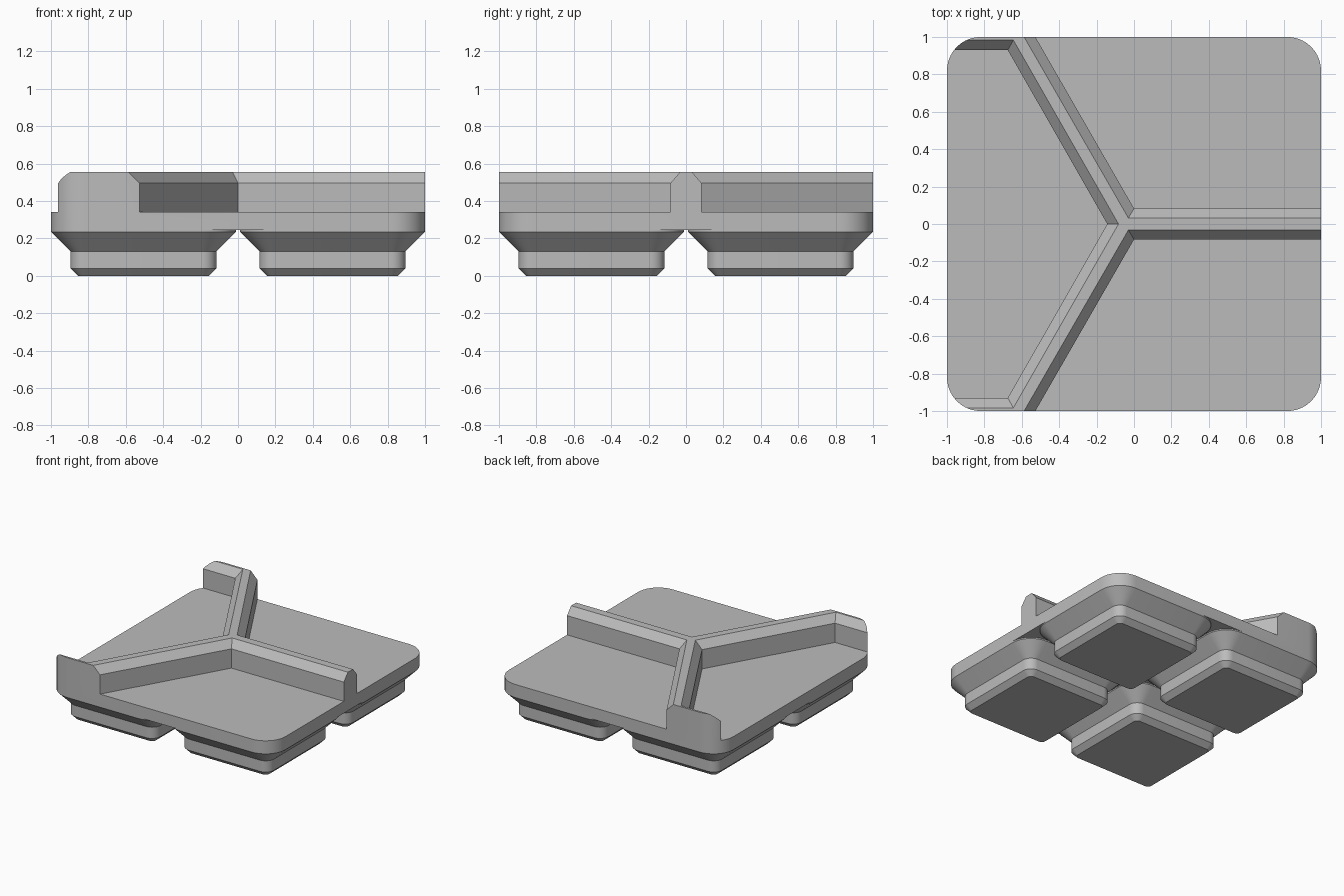
import bpy, bmesh
from math import cos, sin, pi, radians

cube = bpy.data.objects.get("Cube")
if cube:
    bpy.data.objects.remove(cube, do_unlink=True)

grey = bpy.data.materials.new("light_grey")
grey.use_nodes = True
grey.diffuse_color = (0.5, 0.5, 0.5, 1)
grey.node_tree.nodes["Principled BSDF"].inputs["Base Color"].default_value = (0.5, 0.5, 0.5, 1)


def rounded_square(half, radius, steps=10):
    """Outline of a square with rounded corners."""
    points = []
    for corner in range(4):
        mid = corner * pi / 2 + pi / 4
        sx, sy = (1 if cos(mid) > 0 else -1), (1 if sin(mid) > 0 else -1)
        for i in range(steps + 1):
            a = corner * pi / 2 + i / steps * pi / 2
            points.append((sx * (half - radius) + radius * cos(a),
                           sy * (half - radius) + radius * sin(a)))
    return points


def loft(name, layers, cap_top=True):
    """Join (z, outline) layers of equal point count into a solid."""
    bm = bmesh.new()
    rings = [[bm.verts.new((x, y, z)) for x, y in outline] for z, outline in layers]
    n = len(rings[0])
    for low, high in zip(rings, rings[1:]):
        for i in range(n):
            j = (i + 1) % n
            bm.faces.new((low[i], low[j], high[j], high[i]))
    bm.faces.new(rings[0][::-1])
    if cap_top:
        bm.faces.new(rings[-1])
    bmesh.ops.recalc_face_normals(bm, faces=bm.faces)
    mesh = bpy.data.meshes.new(name)
    bm.to_mesh(mesh)
    bm.free()
    mesh.materials.append(grey)
    obj = bpy.data.objects.new(name, mesh)
    bpy.context.collection.objects.link(obj)
    return obj


def smooth(obj):
    bpy.ops.object.select_all(action='DESELECT')
    obj.select_set(True)
    bpy.context.view_layer.objects.active = obj
    bpy.ops.object.shade_smooth_by_angle(angle=radians(25))


FLOOR, WALL, TOP, UNDER = 0.34, 0.495, 0.555, 0.245

# Tray: solid rounded block, with three flared compartments cut out
tray = loft("tray", [(z, rounded_square(1, 0.18)) for z in (UNDER, TOP)])


def compartment(name, base, rim):
    # the flare continues past the rim so the cut is clean
    over = [(2 * r[0] - b[0], 2 * r[1] - b[1]) for b, r in zip(base, rim)]
    cutter = loft(name, [(FLOOR, base), (WALL, base), (2 * TOP - WALL, over)])
    cutter.hide_render = True
    return cutter


left_out = [(-1.3, 0.93), (-1.3, -0.93)]
cutters = [compartment(
    "side_compartment_cutter",
    left_out + [(-0.675, -0.93), (-0.143, 0), (-0.675, 0.93)],
    [(-1.3, 0.983), (-1.3, -0.983), (-0.645, -0.983), (-0.083, 0), (-0.645, 0.983)])]
for side, s in (("front", -1), ("back", 1)):
    cutters.append(compartment(
        side + "_compartment_cutter",
        [(0, 0.083 * s), (1.3, 0.083 * s), (1.3, 1.3 * s), (-0.7, 1.3 * s)],
        [(-0.03, 0.032 * s), (1.3, 0.032 * s), (1.3, 1.3 * s), (-0.761, 1.3 * s)]))

for cutter in cutters:
    mod = tray.modifiers.new("cut", 'BOOLEAN')
    mod.operation, mod.solver, mod.object = 'DIFFERENCE', 'EXACT', cutter
bpy.context.view_layer.update()
cut_mesh = bpy.data.meshes.new_from_object(
    tray.evaluated_get(bpy.context.evaluated_depsgraph_get()))
tray.modifiers.clear()
tray.data = cut_mesh
for cutter in cutters:
    bpy.data.objects.remove(cutter, do_unlink=True)
smooth(tray)

# Feet: four stepped, chamfered pads
foot_profile = [(0, 0.35, 0.035), (0.04, 0.39, 0.075), (0.13, 0.39, 0.075),
                (0.235, 0.495, 0.18), (UNDER, 0.495, 0.18)]
for depth, sy in (("front", -1), ("back", 1)):
    for side, sx in (("right", -1), ("left", 1)):
        foot = loft(f"{depth}_{side}_foot",
                    [(z, rounded_square(h, r)) for z, h, r in foot_profile],
                    cap_top=False)
        foot.location = (0.505 * sx, 0.505 * sy, 0)
        smooth(foot)
